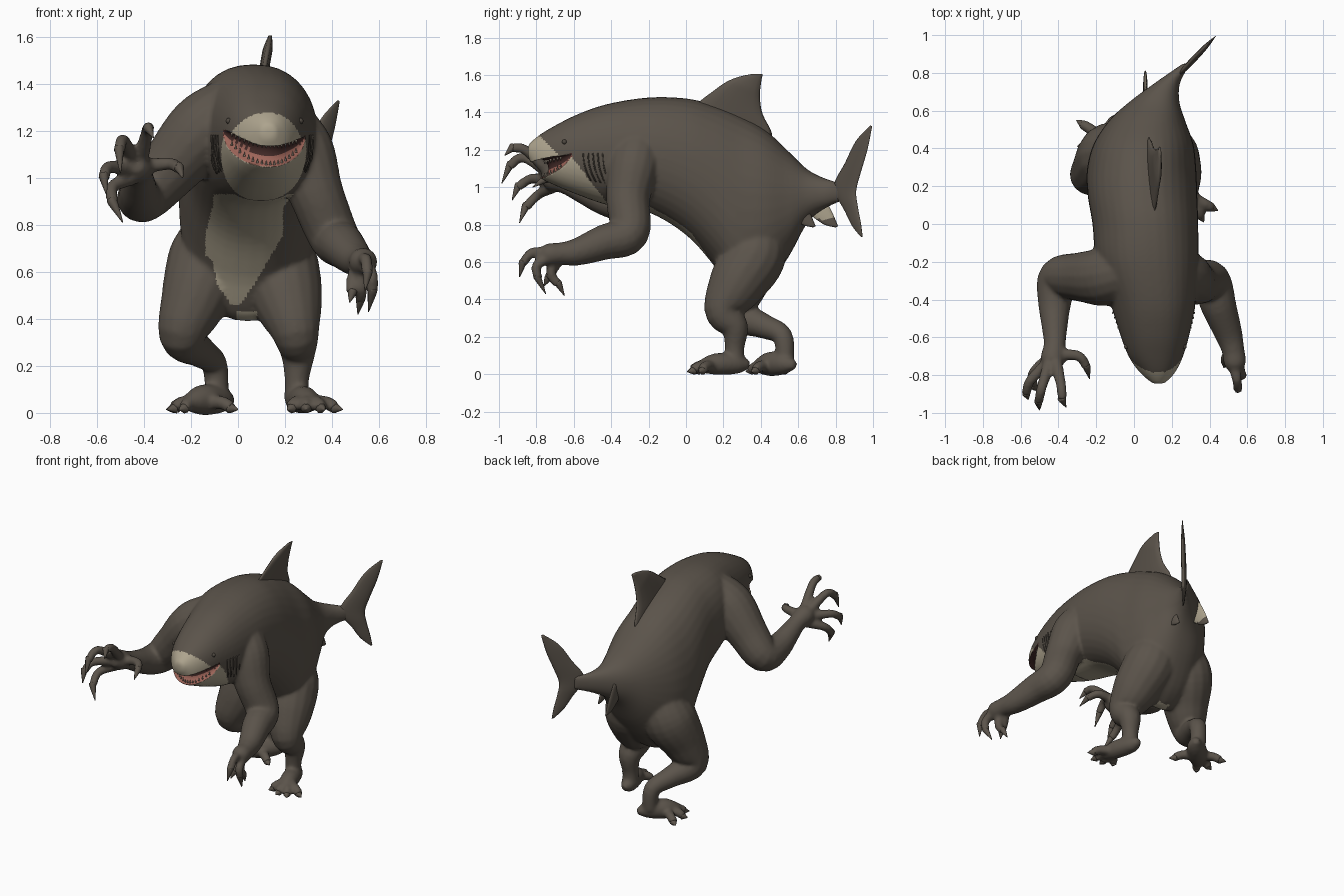
import bpy, bmesh, math
from mathutils import Matrix, Vector

default_cube = bpy.data.objects.get("Cube")
if default_cube:
    bpy.data.objects.remove(default_cube, do_unlink=True)


def material(name, colour):
    mat = bpy.data.materials.new(name)
    mat.use_nodes = True
    mat.diffuse_color = (*colour, 1)
    bsdf = mat.node_tree.nodes["Principled BSDF"]
    bsdf.inputs["Base Color"].default_value = (*colour, 1)
    bsdf.inputs["Roughness"].default_value = 0.8
    return mat


hide = material("dark hide", (0.105, 0.088, 0.07))
pale = material("pale belly", (0.42, 0.37, 0.27))
gum = material("pink gum", (0.34, 0.13, 0.1))
throat = material("dark throat", (0.06, 0.025, 0.022))
ivory = material("ivory teeth", (0.4, 0.33, 0.26))
slit = material("slit brown", (0.075, 0.063, 0.05))
skin_materials = [hide, pale, gum, throat]


def spline(points, steps):
    """Catmull-Rom interpolation of tuples of any length."""
    out = []
    last = len(points) - 1
    for i in range(last):
        quad = [points[max(i - 1, 0)], points[i], points[i + 1], points[min(i + 2, last)]]
        for s in range(steps):
            t = s / steps
            out.append(tuple(
                b + t / 2 * (c - a + t * (2 * a - 5 * b + 4 * c - d + t * (3 * b - a - 3 * c + d)))
                for a, b, c, d in zip(*quad)))
    return out + [tuple(points[-1])]


def loft(bm, rings):
    """Bridge a row of closed rings and cap both ends."""
    rows = [[bm.verts.new(co) for co in ring] for ring in rings]
    n = len(rows[0])
    for low, high in zip(rows, rows[1:]):
        for i in range(n):
            j = (i + 1) % n
            bm.faces.new((low[i], low[j], high[j], high[i]))
    bm.faces.new(rows[0][::-1])
    bm.faces.new(rows[-1])


def tube(bm, points, sides=16, steps=5):
    """Round tapered tube through points of (x, y, z, radius)."""
    path = spline(points, steps)
    centres = [Vector(p[:3]) for p in path]
    normal = Vector((0.31, 0.22, 0.93))
    rings = []
    for i, centre in enumerate(centres):
        tangent = (centres[min(i + 1, len(path) - 1)] - centres[max(i - 1, 0)]).normalized()
        normal = (normal - tangent * normal.dot(tangent)).normalized()
        across = tangent.cross(normal)
        radius = max(path[i][3], 0.001)
        angles = [math.tau * k / sides for k in range(sides)]
        rings.append([centre + radius * (normal * math.cos(a) + across * math.sin(a)) for a in angles])
    loft(bm, rings)


def finish(name, bm, mats):
    bmesh.ops.recalc_face_normals(bm, faces=bm.faces)
    mesh = bpy.data.meshes.new(name)
    bm.to_mesh(mesh)
    bm.free()
    for mat in mats:
        mesh.materials.append(mat)
    for poly in mesh.polygons:
        poly.use_smooth = True
    obj = bpy.data.objects.new(name, mesh)
    bpy.context.scene.collection.objects.link(obj)
    return obj


skin = bmesh.new()
claws = bmesh.new()

# Trunk stations: y, centre x, half width, top z, bottom z
trunk = spline([
    (-.845, .13, .03, 1.225, 1.165), (-.79, .125, .09, 1.275, 1.06), (-.7, .115, .145, 1.33, 1.01),
    (-.58, .11, .185, 1.39, .96), (-.42, .1, .225, 1.445, .905), (-.2, .07, .27, 1.48, .865),
    (0, .06, .28, 1.475, .745), (.15, .045, .29, 1.44, .58), (.28, .04, .29, 1.39, .395),
    (.42, .05, .265, 1.31, .45), (.55, .07, .2, 1.19, .63), (.65, .11, .13, 1.095, .81),
    (.75, .18, .065, 1.045, .89), (.85, .28, .02, 1.02, .93)], 5)


def trunk_point(row, angle):
    y, cx, half, top, bottom = row
    c, s = math.cos(angle), math.sin(angle)
    return Vector((cx + half * math.copysign(abs(c) ** .88, c), y,
                   (top + bottom) / 2 + (top - bottom) / 2 * math.copysign(abs(s) ** .94, s)))


loft(skin, [[trunk_point(row, math.tau * k / 36) for k in range(36)] for row in trunk])

# Arms
tube(skin, [(.2, -.25, 1.22, .13), (.27, -.28, 1.11, .14), (.33, -.31, .94, .118), (.405, -.305, .755, .108),
            (.45, -.44, .705, .094), (.5, -.58, .655, .074), (.525, -.67, .645, .06), (.535, -.74, .64, .058),
            (.54, -.79, .63, .024)])
tube(skin, [(-.03, -.25, 1.29, .14), (-.15, -.28, 1.2, .155), (-.29, -.28, 1.04, .13), (-.4, -.29, .92, .11),
            (-.42, -.42, .93, .088), (-.42, -.55, .98, .068), (-.42, -.64, 1.02, .058),
            (-.43, -.72, 1.05, .066), (-.435, -.77, 1.06, .034)])

# Legs
tube(skin, [(.15, .38, .78, .13), (.168, .365, .64, .172), (.21, .27, .48, .152), (.245, .2, .34, .103),
            (.255, .26, .25, .074), (.25, .26, .14, .052), (.25, .26, .06, .055)])
tube(skin, [(-.07, .38, .8, .14), (-.12, .36, .65, .178), (-.19, .29, .47, .142), (-.235, .27, .325, .1),
            (-.16, .41, .26, .068), (-.1, .515, .205, .055), (-.09, .53, .07, .05)])

# Feet
tube(skin, [(.25, .34, .05, .02), (.25, .28, .055, .052), (.285, .16, .055, .058), (.31, .08, .04, .035)])
tube(skin, [(-.03, .585, .05, .02), (-.07, .53, .055, .054), (-.15, .45, .055, .066), (-.21, .38, .04, .035)])


def digit(points, base):
    """Fleshy finger or toe ending in a claw at the last point."""
    radii = [base, base * .82, base * .78]
    flesh = [(*p, r) for p, r in zip(points[:-1], radii)]
    tube(skin, flesh, 12)
    a, b = Vector(points[-2]), Vector(points[-1])
    root = a - (b - a) * .25
    tube(claws, [(*root, base * .62), (*a, base * .62), (*b, .002)], 8, 3)


# Fingers of the raised hand, thumb first
for path in (
        [(-.39, -.69, 1.05), (-.29, -.7, 1.06), (-.25, -.76, 1.04), (-.235, -.82, 1.0)],
        [(-.41, -.74, 1.09), (-.385, -.86, 1.2), (-.38, -.93, 1.21), (-.36, -.97, 1.17)],
        [(-.45, -.74, 1.08), (-.49, -.87, 1.16), (-.505, -.945, 1.11), (-.5, -.985, 1.02)],
        [(-.46, -.74, 1.04), (-.55, -.83, 1.045), (-.57, -.9, 1.0), (-.56, -.93, .93)],
        [(-.45, -.71, 1.0), (-.535, -.79, .96), (-.53, -.86, .89), (-.49, -.89, .81)]):
    digit(path, .033)

# Fingers of the lowered hand, thumb first
for path in (
        [(.51, -.67, .63), (.485, -.71, .56), (.485, -.74, .51), (.475, -.76, .47)],
        [(.53, -.75, .65), (.545, -.825, .65), (.55, -.875, .59), (.54, -.89, .52)],
        [(.55, -.74, .62), (.57, -.8, .58), (.57, -.79, .51), (.555, -.75, .43)],
        [(.52, -.71, .6), (.525, -.72, .53), (.52, -.68, .48), (.51, -.65, .42)]):
    digit(path, .032)

# Toes fan out from the ball of each foot
for ball, tips in (((.29, .15, .045), [(.21, .04), (.29, .005), (.37, .01), (.445, .07)]),
                   ((-.15, .45, .045), [(-.305, .55), (-.3, .41), (-.25, .32), (0, .35)])):
    for tip in tips:
        end = Vector((*tip, .014))
        start = Vector(ball)
        knuckle = start.lerp(end, .55) + Vector((0, 0, .015))
        digit([tuple(start), tuple(knuckle), tuple(start.lerp(end, .8)), tuple(end)], .036)

# Mouth cutter along the smile
mouth = spline([(-.075, -.615, 1.2, .008), (-.045, -.67, 1.165, .034), (.03, -.755, 1.12, .05),
                (.12, -.79, 1.1, .055), (.2, -.765, 1.105, .051), (.265, -.68, 1.135, .034),
                (.29, -.615, 1.17, .008)], 4)
cut = bmesh.new()
tube(cut, mouth, 16, 2)
mouth_cutter = finish("mouth_cutter", cut, [throat])
mouth_cutter.hide_render = True
mouth_cutter.hide_viewport = True

# Fuse the flesh into one skin, then cut the mouth
body = finish("body", skin, skin_materials)
fuse = body.modifiers.new("fuse", "REMESH")
fuse.mode = "VOXEL"
fuse.voxel_size = .011
relax = body.modifiers.new("relax", "SMOOTH")
relax.iterations = 6
carve = body.modifiers.new("carve", "BOOLEAN")
carve.object = mouth_cutter
carve.solver = "EXACT"
fused = bpy.data.meshes.new_from_object(body.evaluated_get(bpy.context.evaluated_depsgraph_get()))
body.modifiers.clear()
body.data = fused
fused.materials.clear()
for mat in skin_materials:
    fused.materials.append(mat)

# Pale underside: height, left edge, right edge
patch = [(.46, -.03, .01), (.55, -.09, .07), (.65, -.11, .13), (.67, -.14, .14), (.75, -.14, .19),
         (.87, -.11, .19), (.95, -.1, .25), (1.08, -.11, .29), (1.17, -.1, .3)]


def is_pale(co, normal):
    if co.y < -.66 - (co.z - 1.15) and 1.12 < co.z < 1.285 and -.1 < co.x < .3:
        return True
    if co.z < .43 and abs(co.x - .04) < .04 and .15 < co.y < .35:
        return True
    if normal.y > .35 or normal.z > .5 or co.y > .25 or co.y > -.4 and co.z > .93:
        return False
    if co.y < -.4 and co.z > 1.15 - (co.y + .6) * 1.3:
        return False
    for (z0, l0, r0), (z1, l1, r1) in zip(patch, patch[1:]):
        if z0 <= co.z < z1:
            t = (co.z - z0) / (z1 - z0)
            return l0 + (l1 - l0) * t < co.x < r0 + (r1 - r0) * t
    return False


def skin_index(co, normal):
    """Pink lower and dark upper mouth lining, else hide or pale."""
    near = min(mouth, key=lambda m: (Vector(m[:3]) - co).length - m[3])
    inward = Vector(near[:3]) - co
    if inward.length < near[3] + .004 and normal.dot(inward) > .3 * inward.length:
        return 2 if inward.z > .1 * near[3] else 3
    return int(is_pale(co, normal))


for poly in fused.polygons:
    poly.use_smooth = True
    poly.material_index = skin_index(poly.center, poly.normal)
finish("claws", claws, [hide])

# Teeth stand just inside both lips
teeth = bmesh.new()
for x, y, z, r in mouth[4:-4]:
    inset = Vector((.12 - x, -.6 - y, 0)).normalized() * r * .6
    for side in (-1, 1):
        root = Vector((x, y, z + side * r * .82)) + inset
        tube(teeth, [(*root, .006), (*(root - Vector((0, 0, side * .02))), .001)], 6, 1)
finish("teeth", teeth, [ivory])

# Gill slits and eyes follow the trunk surface
gills = bmesh.new()
eyes = bmesh.new()
for mirror in (False, True):
    def surface(y, angle):
        row = min(trunk, key=lambda r: abs(r[0] - y))
        point = trunk_point(row, math.pi - angle if mirror else angle)
        return point + Vector((0, y - row[0], 0))
    for i in range(5):
        y = -.55 + i * .026
        tube(gills, [(*surface(y + .1 * (a - .05) ** 2, a), .004) for a in (-.6, -.4, -.2, .02)], 6, 3)
    bmesh.ops.create_uvsphere(eyes, u_segments=12, v_segments=8, radius=.013,
                              matrix=Matrix.Translation(surface(-.65, .37)))
finish("gill_slits", gills, [slit])
finish("eyes", eyes, [slit])


def fin(name, rows, place, side, thickness):
    """Lens-section blade through rows of (lead y, lead z, trail y, trail z)."""
    bm = bmesh.new()
    rings = []
    for ly, lz, ty, tz in spline(rows, 4):
        lead, trail = place(ly, lz), place(ty, tz)
        half = (lead - trail) / 2
        thick = min(thickness, half.length * .25)
        rings.append([(lead + trail) / 2 + half * math.cos(a) + side * thick * math.sin(a)
                      for a in (math.tau * k / 14 for k in range(14))])
    loft(bm, rings)
    return finish(name, bm, [hide, pale])


# Fins
fin("dorsal_fin", [(.03, 1.42, .43, 1.22), (.08, 1.465, .46, 1.285), (.14, 1.51, .41, 1.39),
                   (.21, 1.56, .395, 1.48), (.28, 1.59, .4, 1.55), (.35, 1.605, .41, 1.605)],
    lambda y, z: Vector((.1 + (z - 1.4) * .18, y, z)), Vector((1, 0, 0)), .022)
fin("tail_fin", [(.985, 1.33, .995, 1.325), (.91, 1.25, .97, 1.2), (.85, 1.13, .935, 1.08),
                 (.79, 1.0, .91, .98), (.85, .87, .92, .89), (.89, .79, .935, .81), (.935, .735, .945, .735)],
    lambda y, z: Vector((.2 + (y - .75) * .95, y, z)), Vector((.72, -.69, 0)), .016)
for name, x, shift in (("right_pelvic_fin", .06, 0), ("left_pelvic_fin", .2, -.12)):
    pelvic = fin(name, [(.6, .9, .72, .98), (.68, .84, .77, .89), (.74, .8, .81, .8), (.8, .785, .81, .79)],
                 lambda y, z: Vector((x, y + shift, z)), Vector((1, 0, 0)), .012)
    # The inner face of the right fin is pale near its root
    for poly in pelvic.data.polygons:
        poly.material_index = int(shift == 0 and poly.normal.x > .3 and poly.center.z > .83)
